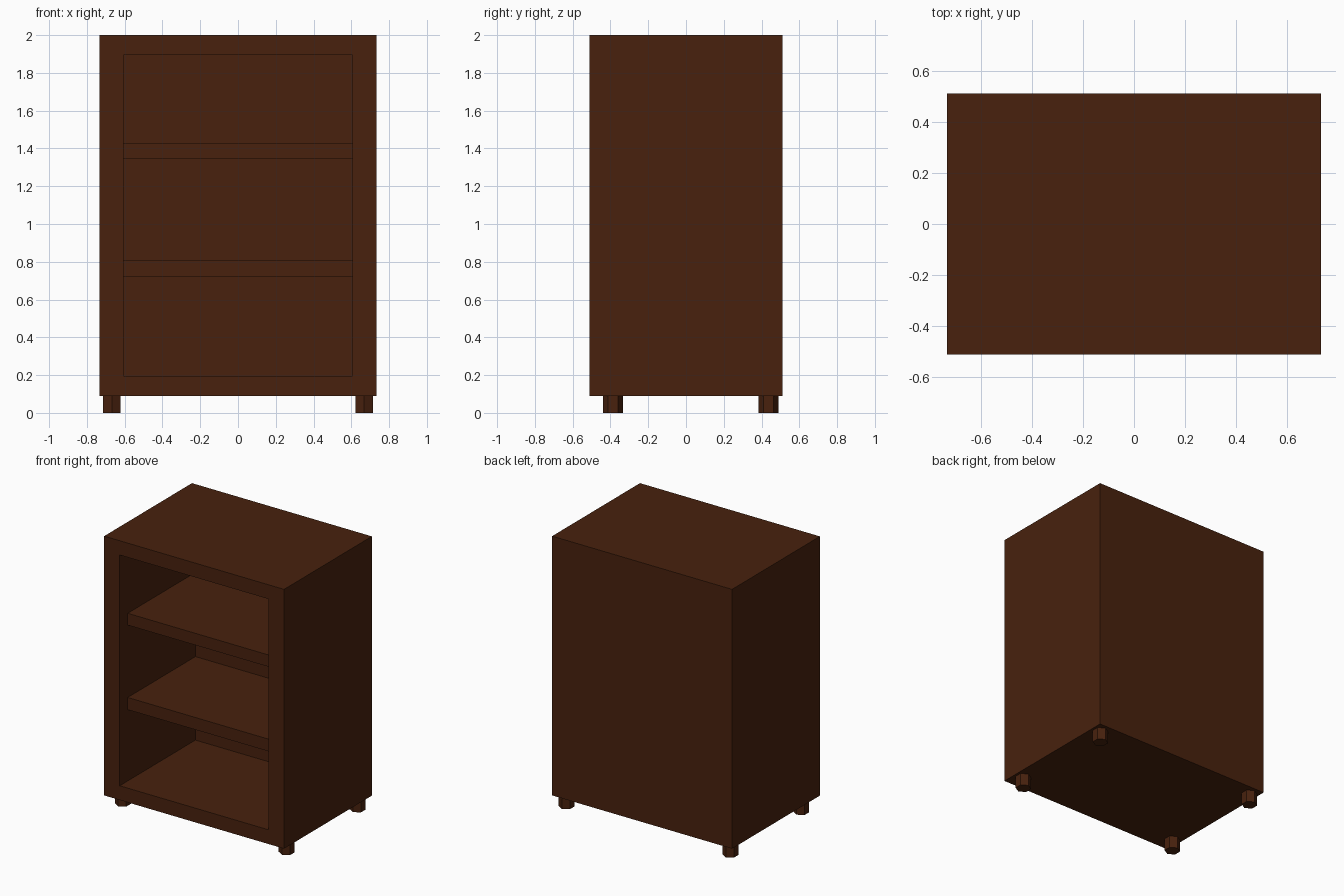
import bpy, bmesh
from mathutils import Matrix

if "Cube" in bpy.data.objects:
    bpy.data.objects.remove(bpy.data.objects["Cube"])

wood = bpy.data.materials.new("dark brown wood")
wood.diffuse_color = (0.065, 0.0155, 0.0042, 1)
wood.use_nodes = True
wood.node_tree.nodes["Principled BSDF"].inputs["Base Color"].default_value = wood.diffuse_color


def finish(bm, name):
    bmesh.ops.recalc_face_normals(bm, faces=bm.faces)
    mesh = bpy.data.meshes.new(name)
    bm.to_mesh(mesh)
    bm.free()
    mesh.materials.append(wood)
    obj = bpy.data.objects.new(name, mesh)
    bpy.context.collection.objects.link(obj)
    return obj


def box_bm(x, y0, y1, z0, z1):
    bm = bmesh.new()
    m = (Matrix.Translation((0, (y0 + y1) / 2, (z0 + z1) / 2))
         @ Matrix.Diagonal((2 * x, y1 - y0, z1 - z0, 1)))
    bmesh.ops.create_cube(bm, size=1, matrix=m)
    return bm


# Cabinet body: box whose front face is inset and pushed in to form the recess
IN_X, IN_Z0, IN_Z1, BACK_Y = 0.606, 0.195, 1.895, 0.37
bm = box_bm(0.733, -0.511, 0.511, 0.09, 2.0)
front = min(bm.faces, key=lambda f: f.calc_center_median().y)
bmesh.ops.inset_individual(bm, faces=[front], thickness=0.1)
for v in front.verts:
    v.co.x = IN_X if v.co.x > 0 else -IN_X
    v.co.z = IN_Z1 if v.co.z > 1 else IN_Z0
new = bmesh.ops.extrude_discrete_faces(bm, faces=[front])["faces"][0]
for v in new.verts:
    v.co.y = BACK_Y
finish(bm, "cabinet_body")

# Shelves, set back from the front edge
for name, z0, z1 in (("lower_shelf", 0.72, 0.81), ("upper_shelf", 1.343, 1.43)):
    finish(box_bm(IN_X, -0.418, BACK_Y, z0, z1), name)

# Short hexagonal feet, a corner pointing to the front
for side, x in (("left", -0.668), ("right", 0.668)):
    for end, y in (("front", -0.387), ("back", 0.437)):
        bm = bmesh.new()
        bmesh.ops.create_cone(
            bm, cap_ends=True, segments=6, radius1=0.0535, radius2=0.0535, depth=0.09,
            matrix=Matrix.Translation((x, y, 0.045)))
        # make sure corners lie along y
        if max(v.co.x for v in bm.verts) - x > 0.05:
            bmesh.ops.rotate(bm, verts=bm.verts, cent=(x, y, 0),
                             matrix=Matrix.Rotation(0.5235988, 3, 'Z'))
        finish(bm, f"{end}_{side}_foot")
